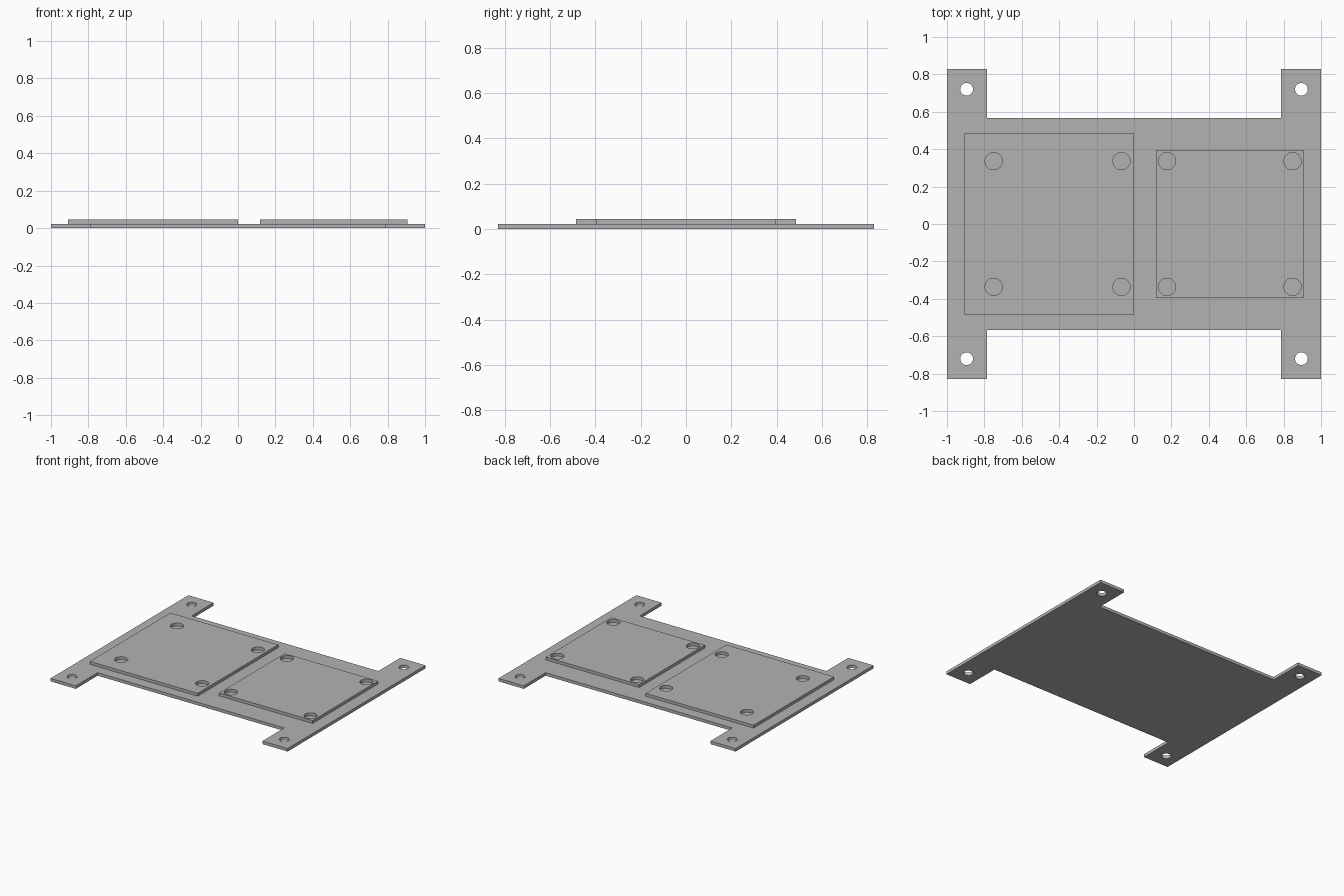
import bpy
import bmesh
from math import radians

if "Cube" in bpy.data.objects:
    bpy.data.objects.remove(bpy.data.objects["Cube"])

BASE_TOP, PAD_TOP = 0.023, 0.045

grey = bpy.data.materials.new("plain_grey")
grey.use_nodes = True
colour = (0.45, 0.45, 0.45, 1)
grey.diffuse_color = colour
grey.node_tree.nodes["Principled BSDF"].inputs["Base Color"].default_value = colour


def prism(name, outline, z0, z1):
    """Extrude a flat outline from z0 up to z1."""
    bm = bmesh.new()
    face = bm.faces.new([bm.verts.new((x, y, z0)) for x, y in outline])
    top = bmesh.ops.extrude_face_region(bm, geom=[face])["geom"]
    bmesh.ops.translate(bm, vec=(0, 0, z1 - z0),
                        verts=[v for v in top if isinstance(v, bmesh.types.BMVert)])
    bmesh.ops.recalc_face_normals(bm, faces=bm.faces)
    mesh = bpy.data.meshes.new(name)
    bm.to_mesh(mesh)
    bm.free()
    mesh.materials.append(grey)
    obj = bpy.data.objects.new(name, mesh)
    bpy.context.collection.objects.link(obj)
    return obj


def drill(obj, centres, radius):
    """Cut round holes straight through a plate."""
    for x, y in centres:
        bpy.ops.mesh.primitive_cylinder_add(vertices=48, radius=radius, depth=1, location=(x, y, 0))
        cutter = bpy.context.object
        cutter.hide_render = True
        cutter.data.materials.append(grey)
        bpy.context.view_layer.objects.active = obj
        mod = obj.modifiers.new("hole", "BOOLEAN")
        mod.operation, mod.solver, mod.object = "DIFFERENCE", "EXACT", cutter
        bpy.ops.object.modifier_apply(modifier=mod.name)
        bpy.data.objects.remove(cutter)
    bpy.ops.object.select_all(action="DESELECT")
    obj.select_set(True)
    bpy.context.view_layer.objects.active = obj
    bpy.ops.object.shade_smooth_by_angle(angle=radians(30))


def grid(xs, y):
    return [(x, s * y) for x in xs for s in (-1, 1)]


# Base plate with four mounting tabs: one quarter outline, mirrored around
quarter = [(1, 0.83), (0.787, 0.83), (0.787, 0.567)]
upper = quarter + [(-x, y) for x, y in reversed(quarter)]
base = prism("base_plate", upper + [(x, -y) for x, y in reversed(upper)], 0, BASE_TOP)
drill(base, grid((-0.895, 0.895), 0.72), 0.034)

# Raised pads: name, x range, half depth, hole columns
pads = [("large_pad", -0.91, 0.0, 0.485, (-0.75, -0.067)),
        ("small_pad", 0.118, 0.906, 0.395, (0.177, 0.848))]
for name, x0, x1, y, columns in pads:
    pad = prism(name, [(x0, -y), (x1, -y), (x1, y), (x0, y)], BASE_TOP, PAD_TOP)
    drill(pad, grid(columns, 0.336), 0.046)
